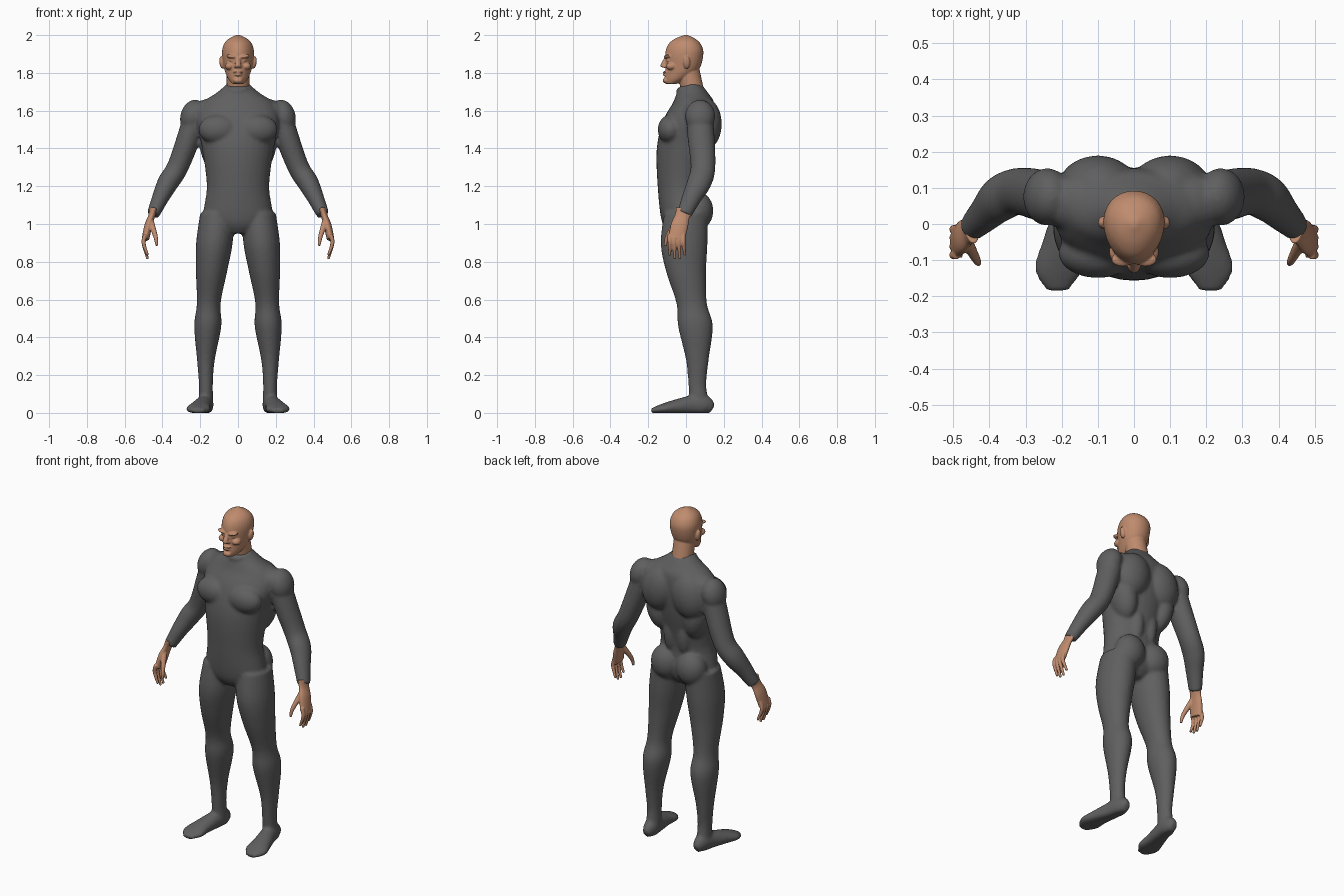
import bpy, bmesh, math
from mathutils import Vector, Matrix

default_cube = bpy.data.objects.get("Cube")
if default_cube:
    bpy.data.objects.remove(default_cube, do_unlink=True)

DEPTH_AXIS, UP_AXIS = Vector((0, 1, 0)), Vector((0, 0, 1))
MIDDLE, LEFT_AND_RIGHT = (1,), (1, -1)


def make_material(name, colour):
    material = bpy.data.materials.new(name)
    material.use_nodes = True
    material.diffuse_color = (*colour, 1)
    shader = material.node_tree.nodes["Principled BSDF"]
    shader.inputs["Base Color"].default_value = (*colour, 1)
    return material


suit = make_material("dark grey suit", (0.115, 0.115, 0.115))
skin = make_material("tan skin", (0.52, 0.26, 0.155))


def smooth_rings(rings, steps=5):
    """Hermite interpolation between whole ring tuples."""
    points = [Vector(ring) for ring in rings]
    last = len(points) - 1
    slopes = [(points[min(i + 1, last)] - points[max(i - 1, 0)]) / 2 for i in range(last + 1)]
    result = []
    for i in range(last):
        for step in range(steps):
            t = step / steps
            ease = t * t * (3 - 2 * t)
            result.append(points[i].lerp(points[i + 1], ease)
                          + slopes[i] * (t * (1 - t) ** 2)
                          - slopes[i + 1] * (t * t * (1 - t)))
    return result + [points[last]]


def skin_loops(bm, loops):
    """Join neighbouring loops of vertices into one closed tube."""
    faces = [bm.faces.new(loops[0]), bm.faces.new(loops[-1])]
    for lower, upper in zip(loops, loops[1:]):
        shifted_lower = lower[1:] + lower[:1]
        shifted_upper = upper[1:] + upper[:1]
        for corners in zip(lower, shifted_lower, shifted_upper, upper):
            faces.append(bm.faces.new(corners))
    bmesh.ops.recalc_face_normals(bm, faces=faces)


def limb(bm, rings, depth, sides=LEFT_AND_RIGHT, upright=False, reference=DEPTH_AXIS, count=24):
    """Tube through rings of (x, y, z, half width); depth is a rule giving the other half size."""
    path = smooth_rings(rings)
    centres = [Vector(ring[:3]) for ring in path]
    for side in sides:
        loops = []
        for i, ring in enumerate(path):
            along = centres[min(i + 1, len(path) - 1)] - centres[max(i - 1, 0)]
            tangent = UP_AXIS if upright else along.normalized()
            across = reference.cross(tangent).normalized()
            through = tangent.cross(across)
            loop = []
            for k in range(count):
                angle = math.tau * k / count
                point = centres[i] + across * (ring[3] * math.cos(angle))
                point += through * (depth(ring) * math.sin(angle))
                loop.append(bm.verts.new((point.x * side, point.y, max(point.z, 0))))
            loops.append(loop)
        skin_loops(bm, loops)


def trunk(bm, rows, egg=0, count=32):
    """Central form from rows of (height, half width, front, back); egg narrows the front."""
    loops = []
    for height, width, front, back in smooth_rings(rows):
        loop = []
        for k in range(count):
            across, through = math.cos(math.tau * k / count), math.sin(math.tau * k / count)
            loop.append(bm.verts.new((width * across * (1 + egg * through),
                                      (front + back) / 2 + (back - front) / 2 * through, height)))
        loops.append(loop)
    skin_loops(bm, loops)


def blob(bm, centre, radii, sides=LEFT_AND_RIGHT, lean=0):
    """Ellipsoid form; lean tips its top outward."""
    for side in sides:
        matrix = Matrix.Translation((centre[0] * side, centre[1], centre[2]))
        matrix = matrix @ Matrix.Rotation(math.radians(lean * side), 4, "Y")
        matrix = matrix @ Matrix.Diagonal((*radii, 1))
        bmesh.ops.create_icosphere(bm, subdivisions=3, radius=1, matrix=matrix)


def finish(bm, name, material, voxel, smoothing):
    """Fuse the overlapping forms into one smooth surface."""
    mesh = bpy.data.meshes.new(name)
    bm.to_mesh(mesh)
    bm.free()
    mesh.materials.append(material)
    part = bpy.data.objects.new(name, mesh)
    bpy.context.collection.objects.link(part)
    fuse = part.modifiers.new("fuse", "REMESH")
    fuse.mode, fuse.voxel_size, fuse.use_smooth_shade = "VOXEL", voxel, True
    soften = part.modifiers.new("soften", "SMOOTH")
    soften.factor, soften.iterations = 0.5, smoothing


def round_section(ring):
    return ring[3]


def arm_section(ring):
    return ring[3] * 1.15


def leg_section(ring):
    return ring[3] * 1.28


def foot_section(ring):
    return ring[2] * 1.3


def palm_section(ring):
    return ring[3] * 2.2


# Torso, with the main muscle groups
body = bmesh.new()
trunk(body, [(.95, .07, -.09, .05), (1.02, .18, -.13, .1), (1.2, .165, -.15, .1),
             (1.4, .19, -.155, .14), (1.55, .22, -.12, .155), (1.64, .19, -.07, .15),
             (1.69, .12, -.05, .12), (1.73, .07, -.03, .09)])
blob(body, centre=(.1, -.08, 1.5), radii=(.11, .07, .08))                 # chest
blob(body, centre=(.1, .1, 1.53), radii=(.11, .09, .14), lean=-12)        # shoulder blades
blob(body, centre=(.13, .06, 1.4), radii=(.07, .09, .14), lean=12)        # flanks
blob(body, centre=(.15, .06, 1.6), radii=(.12, .08, .065), lean=14)       # shoulder slope
blob(body, centre=(.24, .075, 1.57), radii=(.065, .08, .09), lean=-15)    # deltoids
blob(body, centre=(.085, .065, 1.07), radii=(.09, .08, .1))               # buttocks
blob(body, centre=(.045, .07, 1.27), radii=(.045, .05, .13))              # lower back

# Collar
limb(body, [(0, .04, 1.64, .076), (0, .01, 1.735, .068)], round_section, sides=MIDDLE)

# Arms
limb(body, [(.22, .07, 1.6, .06), (.26, .08, 1.46, .062), (.32, .09, 1.3, .057),
            (.37, .07, 1.22, .056), (.41, .03, 1.14, .045), (.45, -.01, 1.05, .034)], arm_section)

# Legs and feet
limb(body, [(.11, 0, 1.06, .09), (.125, -.01, .9, .097), (.14, 0, .75, .083), (.155, .03, .58, .063),
            (.16, .05, .46, .072), (.17, .06, .28, .047), (.17, .06, .15, .037), (.17, .07, .05, .04)],
     leg_section, upright=True)
limb(body, [(.17, .14, .02, .02), (.17, .1, .04, .04), (.18, .03, .04, .045), (.2, -.06, .03, .055),
            (.21, -.13, .02, .065), (.21, -.185, .01, .03)], foot_section, reference=UP_AXIS)
finish(body, "bodysuit", suit, voxel=.009, smoothing=5)

# Head and neck
head = bmesh.new()
trunk(head, [(1.742, .03, -.108, -.05), (1.77, .052, -.112, .01), (1.82, .072, -.108, .07),
             (1.9, .084, -.11, .092), (1.95, .075, -.094, .08), (1.98, .05, -.06, .05),
             (2, .01, -.01, .01)], egg=.14)
limb(head, [(0, .045, 1.66, .06), (0, .01, 1.82, .06)], round_section, sides=MIDDLE)
blob(head, centre=(.032, -.098, 1.886), radii=(.032, .02, .01), lean=-8)  # brows
blob(head, centre=(.032, -.09, 1.867), radii=(.014, .014, .01))           # eyes
blob(head, centre=(.045, -.078, 1.835), radii=(.024, .028, .02))          # cheekbones
blob(head, centre=(.085, .004, 1.855), radii=(.014, .018, .034), lean=8)  # ears
blob(head, centre=(.012, -.112, 1.834), radii=(.009, .012, .008))         # nostrils

# Nose bridge, lips and chin
limb(head, [(0, -.1, 1.888, .01), (0, -.12, 1.84, .016), (0, -.11, 1.828, .014)],
     round_section, sides=MIDDLE, upright=True)
for height, width, thickness in ((1.804, .026, .006), (1.79, .022, .007), (1.76, .026, .016)):
    blob(head, centre=(0, -.106, height), radii=(width, .017, thickness), sides=MIDDLE)
finish(head, "head", skin, voxel=.004, smoothing=3)

# Palms and thumbs
hands = bmesh.new()
limb(hands, [(.447, -.008, 1.075, .022), (.458, -.02, 1.04, .018), (.475, -.035, .99, .021),
             (.49, -.05, .92, .02)], palm_section)
limb(hands, [(.465, -.045, 1.02, .018), (.437, -.097, .935, .012), (.43, -.11, .885, .007)],
     round_section)

# Fingers: evenly spaced, the middle pair longest
for finger in range(4):
    knuckle = -.086 + finger * .024
    drift = finger * .003
    tip = .812 + .01 * abs(finger - 1.5) ** 2
    limb(hands, [(.49, knuckle, .945, .012), (.5, knuckle, .9, .011),
                 (.478, knuckle + drift, tip, .007)], round_section, count=12)
finish(hands, "hands", skin, voxel=.004, smoothing=2)
